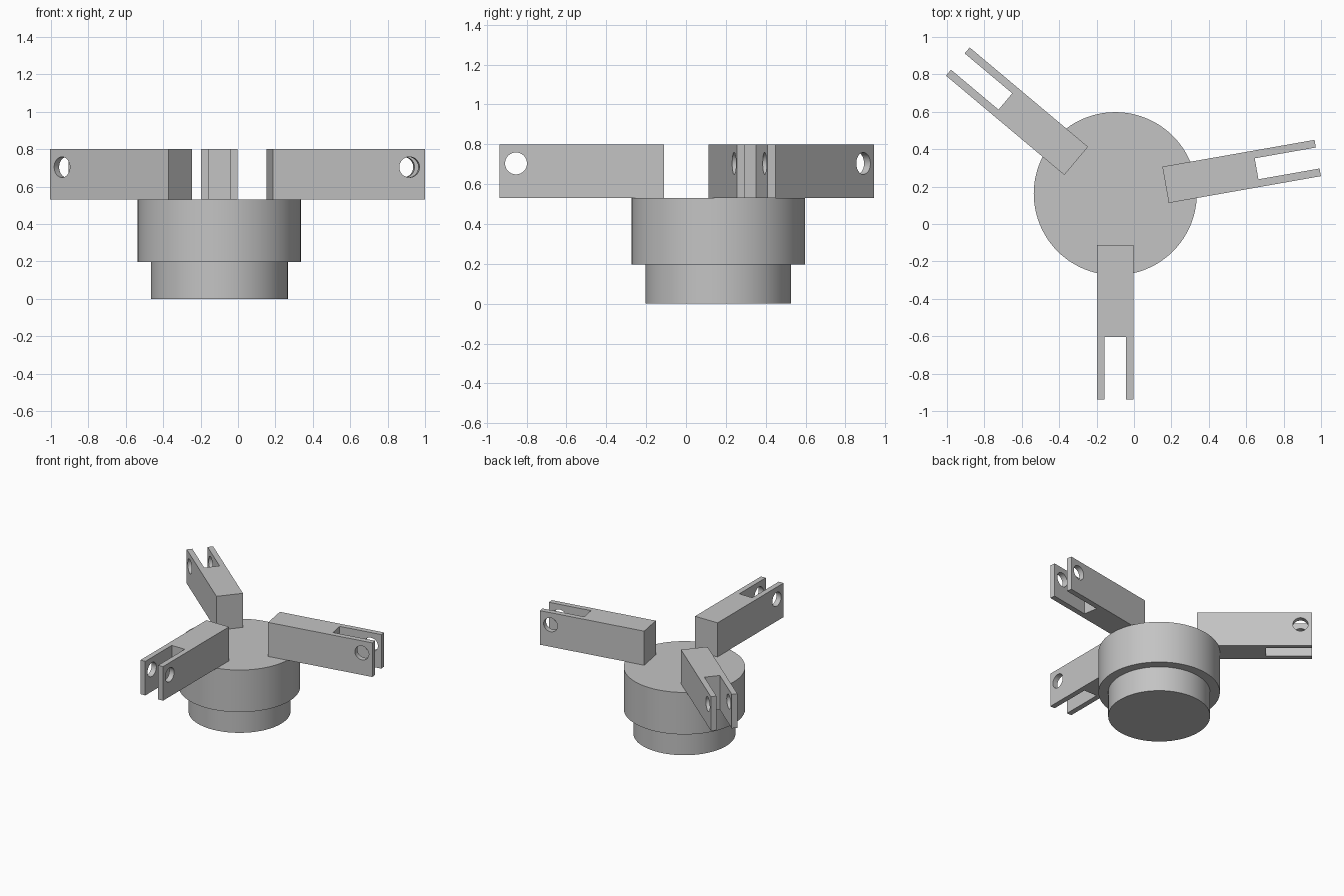
import bpy, bmesh
from math import radians, pi
from mathutils import Matrix, Vector

cube = bpy.data.objects.get("Cube")
if cube:
    bpy.data.objects.remove(cube, do_unlink=True)

grey = bpy.data.materials.new("plain_grey")
grey.use_nodes = True
colour = (0.55, 0.55, 0.55, 1)
grey.diffuse_color = colour
grey.node_tree.nodes["Principled BSDF"].inputs["Base Color"].default_value = colour

AXIS = Vector((-0.1, 0.162, 0))      # centre line of the hub
ARM_BOTTOM, ARM_TOP = 0.53, 0.80
ARM_IN, ARM_OUT, SLOT_IN = 0.273, 1.099, 0.767
HALF_WIDTH, HALF_SLOT = 0.0985, 0.057


def finish(bm, name):
    """Turn a bmesh into a grey object."""
    bmesh.ops.recalc_face_normals(bm, faces=bm.faces)
    mesh = bpy.data.meshes.new(name)
    bm.to_mesh(mesh)
    bm.free()
    mesh.materials.append(grey)
    obj = bpy.data.objects.new(name, mesh)
    bpy.context.collection.objects.link(obj)
    return obj


def cylinder(name, radius, depth, matrix, sides=96):
    bm = bmesh.new()
    bmesh.ops.create_cone(bm, cap_ends=True, segments=sides, radius1=radius,
                          radius2=radius, depth=depth, matrix=matrix)
    return finish(bm, name)


def smooth(obj):
    bpy.ops.object.select_all(action="DESELECT")
    obj.select_set(True)
    bpy.context.view_layer.objects.active = obj
    bpy.ops.object.shade_smooth_by_angle(angle=radians(30))


# Stepped round hub
for name, radius, low, high in (("hub_base", 0.366, 0, 0.197),
                                ("hub_body", 0.436, 0.197, ARM_BOTTOM)):
    centre = AXIS + Vector((0, 0, (low + high) / 2))
    smooth(cylinder(name, radius, high - low, Matrix.Translation(centre)))

# Forked arm: U-shaped outline, extruded upwards
half = [(ARM_IN, HALF_WIDTH), (ARM_OUT, HALF_WIDTH),
        (ARM_OUT, HALF_SLOT), (SLOT_IN, HALF_SLOT)]
outline = half + [(x, -y) for x, y in reversed(half)]
bm = bmesh.new()
face = bm.faces.new([bm.verts.new((x, y, ARM_BOTTOM)) for x, y in outline])
top = bmesh.ops.extrude_face_region(bm, geom=[face])["geom"]
bmesh.ops.translate(bm, vec=(0, 0, ARM_TOP - ARM_BOTTOM),
                    verts=[v for v in top if isinstance(v, bmesh.types.BMVert)])
arm = finish(bm, "front_arm")

# Pin hole through both prongs
pin = cylinder("pin_hole_cutter", 0.055, 0.4,
               Matrix.Translation((1.015, 0, 0.704)) @ Matrix.Rotation(pi / 2, 4, "X"), 48)
cut = arm.modifiers.new("pin_hole", "BOOLEAN")
cut.operation, cut.solver, cut.object = "DIFFERENCE", "EXACT", pin
bpy.context.view_layer.objects.active = arm
bpy.ops.object.modifier_apply(modifier=cut.name)
bpy.data.objects.remove(pin, do_unlink=True)
smooth(arm)

# Place the three arms around the hub
for name, angle in (("front_arm", 270), ("left_arm", 10), ("right_arm", 140)):
    obj = arm
    if name != "front_arm":
        obj = bpy.data.objects.new(name, arm.data)
        bpy.context.collection.objects.link(obj)
    obj.location = AXIS
    obj.rotation_euler.z = radians(angle)
